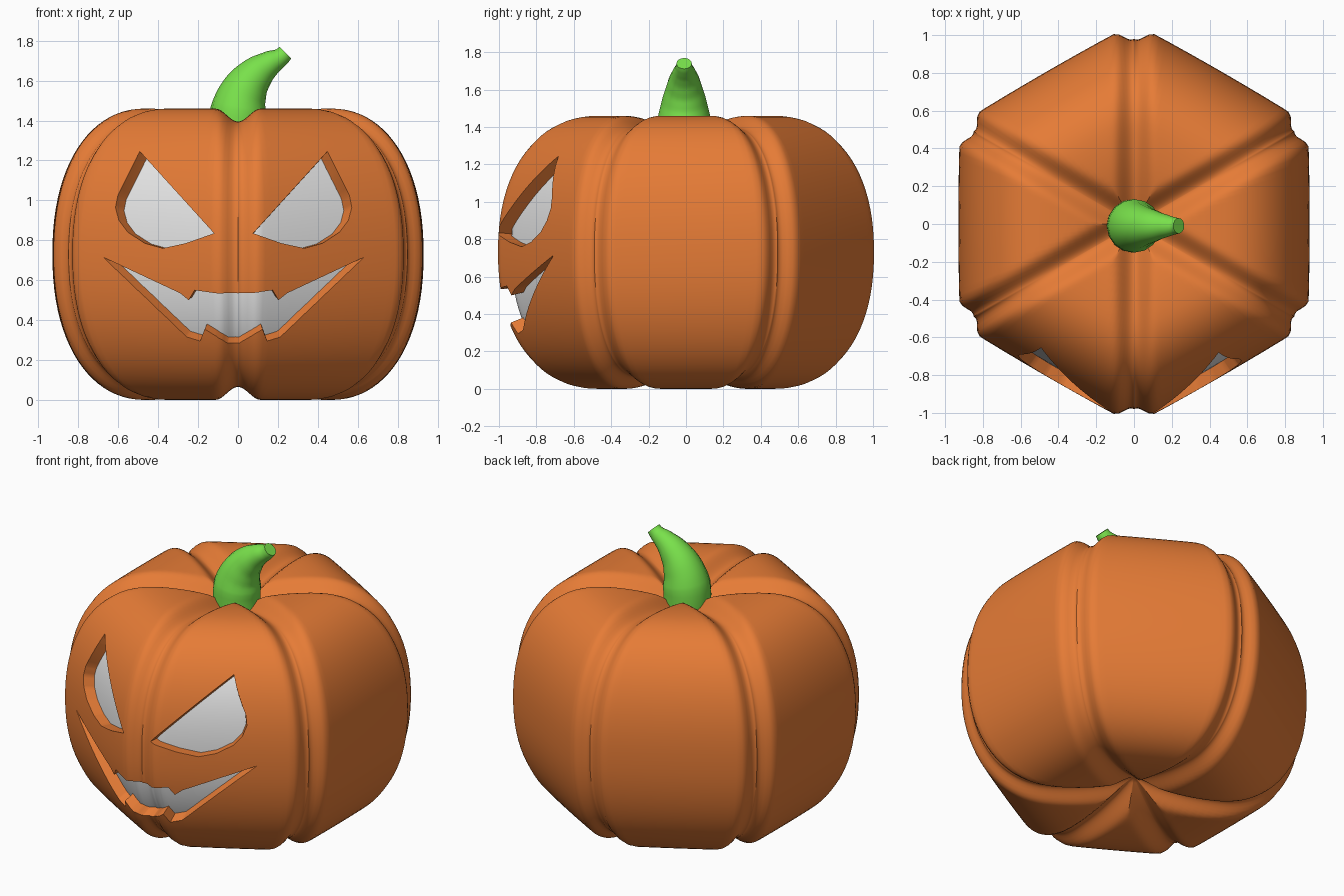
import bpy, bmesh, math
from mathutils import Vector
from mathutils.bvhtree import BVHTree

if "Cube" in bpy.data.objects:
    bpy.data.objects.remove(bpy.data.objects["Cube"])

HALF = 0.73            # half height of the pumpkin
CREST = 0.46           # distance from the axis to the highest part of a lobe
BULGE = 0.47           # how far a lobe swells out beyond its crest
POWER = 2.2            # fullness of the swelling
HOLLOW = 0.11          # sink of the lobes toward the axis
CENTRE = Vector((0, 0, HALF))
FACE_X = -0.022        # the carved face sits slightly off centre


def material(name, colour):
    m = bpy.data.materials.new(name)
    m.use_nodes = True
    m.diffuse_color = (*colour, 1)
    m.node_tree.nodes["Principled BSDF"].inputs["Base Color"].default_value = (*colour, 1)
    return m


def add_object(name, bm, mat):
    bmesh.ops.recalc_face_normals(bm, faces=bm.faces)
    mesh = bpy.data.meshes.new(name)
    bm.to_mesh(mesh)
    bm.free()
    mesh.materials.append(mat)
    obj = bpy.data.objects.new(name, mesh)
    bpy.context.collection.objects.link(obj)
    return obj


def activate(obj):
    bpy.ops.object.select_all(action='DESELECT')
    obj.select_set(True)
    bpy.context.view_layer.objects.active = obj


def smooth(obj, degrees):
    activate(obj)
    bpy.ops.object.shade_smooth_by_angle(angle=math.radians(degrees))


def lobe_profile(inner=12, outer=44):
    """Rows of (distance from axis, height, normal) from the bottom hollow to the top one."""
    def hollow(k, side):
        f = k / inner
        return CREST * f, side * (HALF - HOLLOW * (1 - f) ** 2), Vector((0, side))
    rows = [hollow(k, -1) for k in range(1, inner)]
    for r in range(outer + 1):
        phi = math.pi * (r / outer - 0.5)
        side = math.copysign(1, phi)
        c, h = max(math.cos(phi), 0) ** (2 / POWER), abs(math.sin(phi)) ** (2 / POWER)
        normal = Vector((c ** (POWER - 1) / BULGE, side * h ** (POWER - 1) / HALF))
        rows.append((CREST + BULGE * c, side * HALF * h, normal.normalized()))
    return rows + [hollow(k, 1) for k in range(inner - 1, 0, -1)]


def skin_point(u, z, normal, lobe, s):
    """Point on the six-lobed skin: profile row, lobe number, place across the lobe."""
    # rounded groove of even width along each lobe border
    t = min(u * 0.5 * (1 - abs(s)) / 0.115, 1)
    groove = (0.065 + 0.018 * normal.x) * 0.5 * (1 + math.cos(math.pi * t))
    u *= 1 - 0.01 * s * s
    v = s * u * math.tan(math.pi / 6)
    radius = math.hypot(u, v) - groove * normal.x
    angle = math.atan2(v, u) + lobe * math.pi / 3
    return Vector((radius * math.cos(angle), radius * math.sin(angle), z - groove * normal.y))


def pumpkin(name, scale, mat, half_cols=15):
    steps = [1 - (1 - i / half_cols) ** 1.6 for i in range(half_cols + 1)]
    across = [-s for s in reversed(steps)] + steps[1:-1]
    bm = bmesh.new()
    rings = [[bm.verts.new(CENTRE + scale * skin_point(*row, k, s))
              for k in range(6) for s in across] for row in lobe_profile()]
    n = len(rings[0])
    for a, b in zip(rings, rings[1:]):
        for i in range(n):
            j = (i + 1) % n
            bm.faces.new((a[i], a[j], b[j], b[i]))
    for ring, side in ((rings[0], -1), (rings[-1], 1)):
        pole = bm.verts.new(CENTRE + Vector((0, 0, side * scale * (HALF - HOLLOW - 0.065))))
        for i in range(n):
            bm.faces.new((ring[i], ring[(i + 1) % n], pole))
    return add_object(name, bm, mat)


def carve(body, tree, outline, name):
    """Cut a tapered opening whose walls point at the middle of the pumpkin."""
    rays = []
    for (x0, z0), (x1, z1) in zip(outline, outline[1:] + outline[:1]):
        for i in range(4):
            f = i / 4
            start = Vector((FACE_X + x0 + (x1 - x0) * f, -3, z0 + (z1 - z0) * f))
            rays.append(tree.ray_cast(start, Vector((0, 1, 0)))[0] - CENTRE)
    bm = bmesh.new()
    front, back = ([bm.verts.new(CENTRE + p * (depth / -p.y)) for p in rays]
                   for depth in (1.4, 0.35))
    bm.faces.new(front)
    bm.faces.new(list(reversed(back)))
    for i in range(len(rays)):
        j = (i + 1) % len(rays)
        bm.faces.new((front[i], back[i], back[j], front[j]))
    cutter = add_object(name, bm, body.data.materials[0])
    cutter.hide_render = True
    activate(body)
    mod = body.modifiers.new(name, 'BOOLEAN')
    mod.operation = 'DIFFERENCE'
    mod.solver = 'EXACT'
    mod.object = cutter
    bpy.ops.object.modifier_apply(modifier=mod.name)
    bpy.data.objects.remove(cutter)


def mirrored(points):
    return [(-x, z) for x, z in reversed(points)]


orange = material("pumpkin orange", (0.79, 0.2, 0.037))
grey = material("pale grey", (0.8, 0.8, 0.8))
green = material("stem green", (0.19, 0.75, 0.07))

# Pumpkin skin and the pale core seen through the openings
skin = pumpkin("pumpkin_skin", 1.0, orange)
core = pumpkin("pumpkin_core", 0.93, grey)
smooth(core, 50)

# Carved eyes and mouth
tree = BVHTree.FromPolygons([v.co for v in skin.data.vertices],
                            [p.vertices[:] for p in skin.data.polygons])
eye = [(0.098, 0.835), (0.47, 1.245), (0.58, 1.025), (0.592, 0.965), (0.575, 0.9),
       (0.53, 0.84), (0.445, 0.785), (0.355, 0.76), (0.24, 0.785)]
lower_lip = [(0.03, 0.285), (0.145, 0.355), (0.168, 0.295), (0.233, 0.315), (0.653, 0.715)]
upper_lip = [(0.268, 0.535), (0.225, 0.5), (0.195, 0.55), (0.09, 0.535)]
half_mouth = lower_lip + upper_lip
carve(skin, tree, eye, "left_eye_cutter")
carve(skin, tree, mirrored(eye), "right_eye_cutter")
carve(skin, tree, half_mouth + mirrored(half_mouth), "mouth_cutter")
smooth(skin, 50)

# Bent, tapering stem
curve = bpy.data.curves.new("stem", 'CURVE')
curve.dimensions = '3D'
curve.bevel_depth = 1
curve.bevel_resolution = 6
curve.resolution_u = 6
curve.use_fill_caps = True
path = [(0, 1.25, 0.143), (0.003, 1.45, 0.141), (0.033, 1.55, 0.117), (0.092, 1.632, 0.09),
        (0.16, 1.686, 0.064), (0.215, 1.718, 0.046), (0.237, 1.74, 0.041)]
spline = curve.splines.new('BEZIER')
spline.bezier_points.add(len(path) - 1)
for point, (x, z, r) in zip(spline.bezier_points, path):
    point.co = (x, -0.01, z)
    point.radius = r
    point.handle_left_type = point.handle_right_type = 'AUTO'
curve.materials.append(green)
stem = bpy.data.objects.new("stem", curve)
bpy.context.collection.objects.link(stem)
activate(stem)
bpy.ops.object.convert(target='MESH')
smooth(bpy.context.object, 40)
